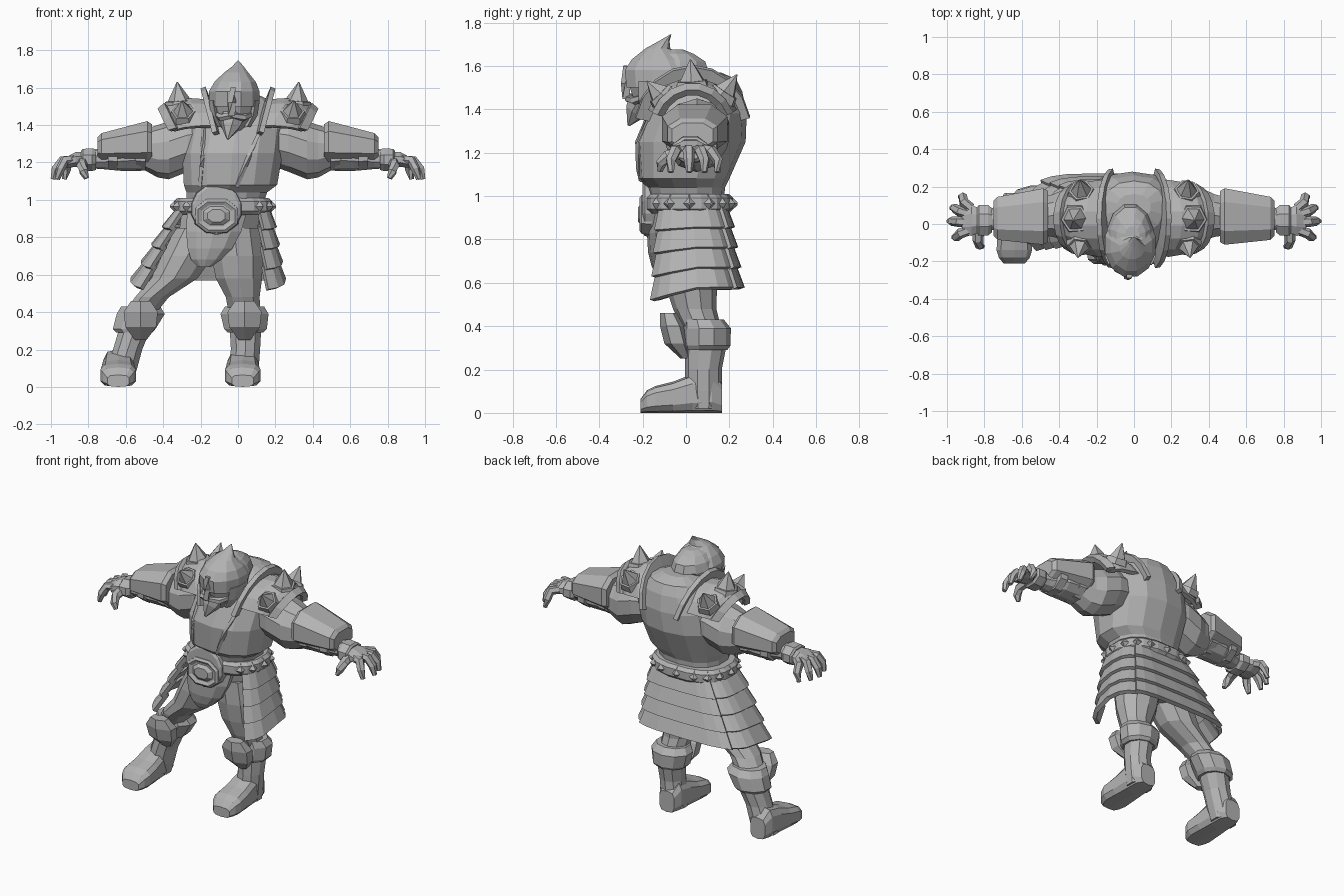
import bpy, bmesh
from math import sin, cos, pi, radians, copysign
from mathutils import Vector
from mathutils.bvhtree import BVHTree

if "Cube" in bpy.data.objects:
    bpy.data.objects.remove(bpy.data.objects["Cube"])

grey = bpy.data.materials.new("plain grey")
grey.use_nodes = True
grey.diffuse_color = (.45, .45, .45, 1)
grey.node_tree.nodes["Principled BSDF"].inputs["Base Color"].default_value = grey.diffuse_color


def build(name, verts, faces, mirror=False, thick=0):
    mesh = bpy.data.meshes.new(name)
    mesh.from_pydata([tuple(v) for v in verts], [], faces)
    mesh.materials.append(grey)
    bm = bmesh.new()
    bm.from_mesh(mesh)
    bmesh.ops.recalc_face_normals(bm, faces=bm.faces)
    bm.to_mesh(mesh)
    bm.free()
    ob = bpy.data.objects.new(name, mesh)
    bpy.context.collection.objects.link(ob)
    if thick:
        solid = ob.modifiers.new("Thickness", "SOLIDIFY")
        solid.thickness, solid.offset = thick, 0
    if mirror:
        ob.modifiers.new("Mirror", "MIRROR")
    return ob


def skin_rings(name, rings, mirror=False):
    n = len(rings[0])
    verts = [v for ring in rings for v in ring]
    faces = [(i * n + j, i * n + (j + 1) % n, (i + 1) * n + (j + 1) % n, (i + 1) * n + j)
             for i in range(len(rings) - 1) for j in range(n)]
    faces += [list(range(n)), list(range(len(verts) - n, len(verts)))]
    return build(name, verts, faces, mirror)


def oval(t, a, b, power=1):
    return [copysign(abs(f) ** power, f) * r for f, r in ((cos(t), a), (sin(t), b))]


def loft(name, sections, axis="Z", n=10, power=1, mirror=False):
    """Each section is x, y, z and two radii across the axis."""
    across = {"X": (1, 2), "Y": (0, 2), "Z": (0, 1)}[axis]
    rings = []
    for x, y, z, a, b in sections:
        ring = []
        for j in range(n):
            p = Vector((x, y, z))
            u, v = oval((j + .5) * 2 * pi / n, a, b, power)
            p[across[0]] += u
            p[across[1]] += v
            ring.append(p)
        rings.append(ring)
    return skin_rings(name, rings, mirror)


def tube(name, points, radii, n=6, mirror=False):
    points = [Vector(p) for p in points]
    rings = []
    for i, p in enumerate(points):
        way = points[min(i + 1, len(points) - 1)] - points[max(i - 1, 0)]
        turn = way.to_track_quat("Z", "Y")
        rings.append([p + turn @ Vector((*oval(j * 2 * pi / n, radii[i], radii[i]), 0))
                      for j in range(n)])
    return skin_rings(name, rings, mirror)


def sheet(name, fn, nu, nv, thick, mirror=False):
    verts = [fn(u / nu, v / nv) for u in range(nu + 1) for v in range(nv + 1)]
    w = nv + 1
    faces = [(u * w + v, u * w + v + 1, u * w + w + v + 1, u * w + w + v)
             for u in range(nu) for v in range(nv)]
    return build(name, verts, faces, mirror, thick)


# Torso, leaning towards the right hip
torso = loft("torso", [
    (-.08, .01, .92, .2, .16), (-.06, .0, 1.04, .22, .18), (-.04, -.01, 1.08, .255, .21),
    (-.03, .02, 1.25, .275, .255), (-.01, .05, 1.38, .27, .23), (0, .07, 1.48, .21, .19),
    (0, .09, 1.54, .16, .14), (0, .09, 1.57, .09, .07)], n=14, power=.85)
loft("neck", [(0, -.02, 1.34, .15, .13), (-.02, -.05, 1.42, .1, .1), (-.02, -.06, 1.5, .09, .09)])

# Raised straps laid on the chest
tree = BVHTree.FromPolygons([v.co for v in torso.data.vertices],
                            [p.vertices for p in torso.data.polygons])
for side, top, low in (("left", .13, -.01), ("right", -.18, -.2)):
    path = []
    for i in range(7):
        spot = Vector((top + (low - top) * i / 6, -1, 1.4 - .33 * i / 6))
        path.append(tree.ray_cast(spot, Vector((0, 1, 0)))[0])
    tube(side + "_chest_strap", path, [.014] * 7, n=4)

# Head and pointed helmet
loft("head", [(-.03, -.13, 1.37, .06, .07), (-.02, -.11, 1.43, .11, .13), (-.02, -.1, 1.5, .125, .165),
              (-.02, -.08, 1.57, .13, .19), (-.02, -.07, 1.62, .11, .165), (-.015, -.07, 1.655, .08, .11),
              (-.01, -.07, 1.675, .04, .06)], n=12)
loft("helmet_visor", [(-.02, -.11, 1.5, .138, .17), (-.02, -.11, 1.58, .14, .178),
                      (-.015, -.12, 1.63, .115, .135), (-.01, -.13, 1.68, .068, .06),
                      (0, -.1, 1.715, .03, .025), (0, -.07, 1.745, .003, .003)], n=12)
tube("nasal_guard", [(-.025, -.275, 1.6), (-.03, -.28, 1.52), (-.035, -.275, 1.45)], [.02, .02, .026], n=4)
tube("beard", [(-.03, -.2, 1.44), (-.04, -.23, 1.39), (-.055, -.265, 1.325)], [.07, .052, .006], n=6)
for side, s in (("left", 1), ("right", -1)):
    tube(side + "_moustache", [(-.035, -.27, 1.45), (-.03 + .06 * s, -.24, 1.44),
                               (-.02 + .1 * s, -.18, 1.46)], [.016, .02, .014], n=5)
    loft(side + "_cheek_guard", [(-.02 + .07 * s, -.17, 1.39, .02, .035), (-.02 + .1 * s, -.15, 1.45, .028, .07),
                                 (-.02 + .115 * s, -.13, 1.53, .024, .09)], n=6)

# Shoulder armour
def arc(x, r, v, lean, start=23):
    t = radians(start + (180 - 2 * start) * v)
    z = 1.3 + r * sin(t)
    return x + lean * (z - 1.36), .03 + r * .9 * cos(t), z


def along(u, stops):
    i = min(int(u * (len(stops) - 1)), len(stops) - 2)
    f = u * (len(stops) - 1) - i
    return [a + (b - a) * f for a, b in zip(stops[i], stops[i + 1])]


dome = [(.1, .23), (.17, .235), (.27, .215), (.34, .175)]
rim = [(.31, .21), (.36, .178)]
sheet("pauldron", lambda u, v: arc(*along(u, dome), v, .5), 3, 7, .025, mirror=True)
sheet("pauldron_rim", lambda u, v: arc(*along(u, rim), v, .5), 1, 7, .035, mirror=True)
sheet("pauldron_collar", lambda u, v: arc(.11 + .015 * u, .2 + .1 * u, v, .26, 12), 1, 8, .028, mirror=True)
for place, base, tip, size in (("top", (.31, .03, 1.49), (.325, .02, 1.63), .088),
                               ("front", (.29, -.1, 1.45), (.3, -.18, 1.53), .075),
                               ("back", (.28, .16, 1.45), (.29, .235, 1.56), .078)):
    base, tip = Vector(base), Vector(tip)
    tube(place + "_spike_socket", [base, base.lerp(tip, .3)], [size, size * .85], mirror=True)
    tube(place + "_spike", [base, base.lerp(tip, .3), tip], [size * .7, size * .7, .003], mirror=True)

# Arms and bracers
loft("upper_arm", [(.16, .05, 1.32, .14, .13), (.27, .05, 1.3, .155, .15), (.37, .05, 1.265, .145, .155),
                   (.43, .045, 1.26, .12, .14), (.52, .04, 1.27, .1, .1)], "X", mirror=True)
loft("forearm", [(.44, .04, 1.27, .09, .09), (.52, .04, 1.24, .105, .085), (.62, .04, 1.23, .1, .075),
                 (.73, .03, 1.22, .065, .055), (.82, .02, 1.215, .055, .045)], "X", mirror=True)
loft("bracer", [(.46, .04, 1.305, .145, .105), (.485, .04, 1.31, .16, .118),
                (.73, .03, 1.285, .122, .076), (.75, .03, 1.28, .1, .06)], "X", n=8, power=.75, mirror=True)
for place, x in (("inner", .52), ("outer", .67)):
    loft(place + "_bracer_strap", [(x - .025, .04, 1.24, .115, .09), (x + .025, .04, 1.24, .11, .085)],
         "X", n=8, mirror=True)
loft("wrist_cuff", [(.76, .02, 1.215, .07, .06), (.78, .02, 1.215, .088, .066),
                    (.83, .02, 1.215, .088, .062), (.84, .02, 1.215, .07, .05)], "X", n=8, mirror=True)
loft("palm", [(.81, .02, 1.215, .06, .045), (.87, .02, 1.215, .09, .043), (.92, .015, 1.2, .08, .03)],
     "X", n=8, mirror=True)
for finger, y, reach, spread in (("little_finger", .085, .93, .145), ("ring_finger", .05, .975, .085),
                                 ("middle_finger", .01, .99, .015), ("index_finger", -.03, .965, -.07)):
    tube(finger, [(.87, y, 1.215), (.5 * (.89 + reach), (y + spread) / 2, 1.21),
                  (reach - .015, spread, 1.165), (reach, spread, 1.11)], [.026, .028, .025, .014], mirror=True)
tube("thumb", [(.83, -.03, 1.2), (.835, -.085, 1.185), (.825, -.115, 1.15), (.81, -.12, 1.115)],
     [.032, .029, .025, .014], mirror=True)

# Hips, loincloth, belt and buckle
loft("hips", [(-.09, .02, .95, .22, .16), (-.11, .03, .8, .22, .16), (-.13, .03, .68, .14, .11)])
loft("loincloth", [(-.11, -.11, .95, .17, .06), (-.13, -.12, .83, .155, .06), (-.15, -.12, .74, .125, .055),
                   (-.17, -.12, .68, .085, .04), (-.18, -.12, .64, .035, .02)], n=10)
loft("belt", [(-.08, .015, z, .265 - d, .205 - d) for z, d in ((.92, .02), (.94, 0), (.99, 0), (1.01, .02))],
     n=16, power=.8)
for i in range(16):
    t = 2 * pi * i / 16
    u, v = oval(t, .255, .195, .8)
    if sin(t) > -.85:
        out = Vector((cos(t), sin(t), 0)) * .028
        spot = Vector((-.08 + u, .015 + v, .965))
        tube("belt_stud", [spot - out * .3, spot + out], [.042, .006], n=4)
loft("belly_plate", [(-.115, -.13, .95, .14, .14), (-.115, -.19, .95, .135, .135),
                     (-.115, -.2, .95, .12, .12)], "Y", n=14)
loft("buckle", [(-.115, -.16, .915, .125, .1), (-.115, -.205, .915, .12, .095),
                (-.115, -.215, .915, .105, .08), (-.115, -.205, .915, .085, .062),
                (-.115, -.205, .915, .075, .054), (-.115, -.222, .915, .05, .035)], "Y", n=8, power=.85)

# Overlapping skirt plates in three panels
def skirt_point(h, angle, out):
    u, v = oval(radians(angle), .245 + .145 * h + out, .155 + .045 * h + out, .55)
    return -.08 - .08 * h + u, .015 + .015 * h + v, .95 - .37 * h - .06 * h * max(0, -v / .2)


for panel, start, end, lift in (("left", -50, 52, 0), ("back", 48, 132, .014), ("right", 128, 219, 0)):
    for tier in range(4):
        def plate(u, v):
            h = (tier + u * 1.12 - .06) / 4
            return skirt_point(h, start + (end - start) * v, lift - .008 + .022 * u)
        sheet(panel + "_skirt_plate", plate, 1, 6, .026)

# Legs, cuffs, knee pads and boots
shape = [(.85, .02, .14, .14), (.7, .02, .145, .135), (.58, .025, .13, .118), (.48, .04, .095, .1),
         (.4, .07, .09, .09), (.3, .09, .088, .095), (.2, .08, .082, .085), (.1, .08, .085, .085),
         (.02, .08, .08, .08)]
stance = {"left": (-.02, -.005, .005, .025, .035, .04, .04, .03, .025),
          "right": (-.2, -.27, -.34, -.46, -.52, -.555, -.59, -.62, -.64)}
for side, xs in stance.items():
    loft(side + "_leg", [(x, y, z, a, b) for x, (z, y, a, b) in zip(xs, shape)])
    knee, shin, foot = xs[4], xs[5], xs[8]
    loft(side + "_boot_cuff", [(shin, .09, .29, .1, .1), (shin, .095, .31, .12, .11),
                               (knee, .095, .39, .135, .112), (knee, .08, .43, .11, .095)])
    loft(side + "_knee_pad", [(knee, .0, .25, .035, .025), (knee, -.04, .32, .095, .06),
                              (knee, -.06, .4, .105, .06), (knee, -.08, .46, .06, .04)], n=6)
    loft(side + "_boot", [(foot, y, h, w, h) for y, h, w in
                          ((.165, .07, .055), (.12, .1, .08), (.03, .09, .085), (-.06, .072, .092),
                           (-.14, .062, .098), (-.18, .052, .085), (-.21, .032, .06))], "Y", n=10, power=.6)
